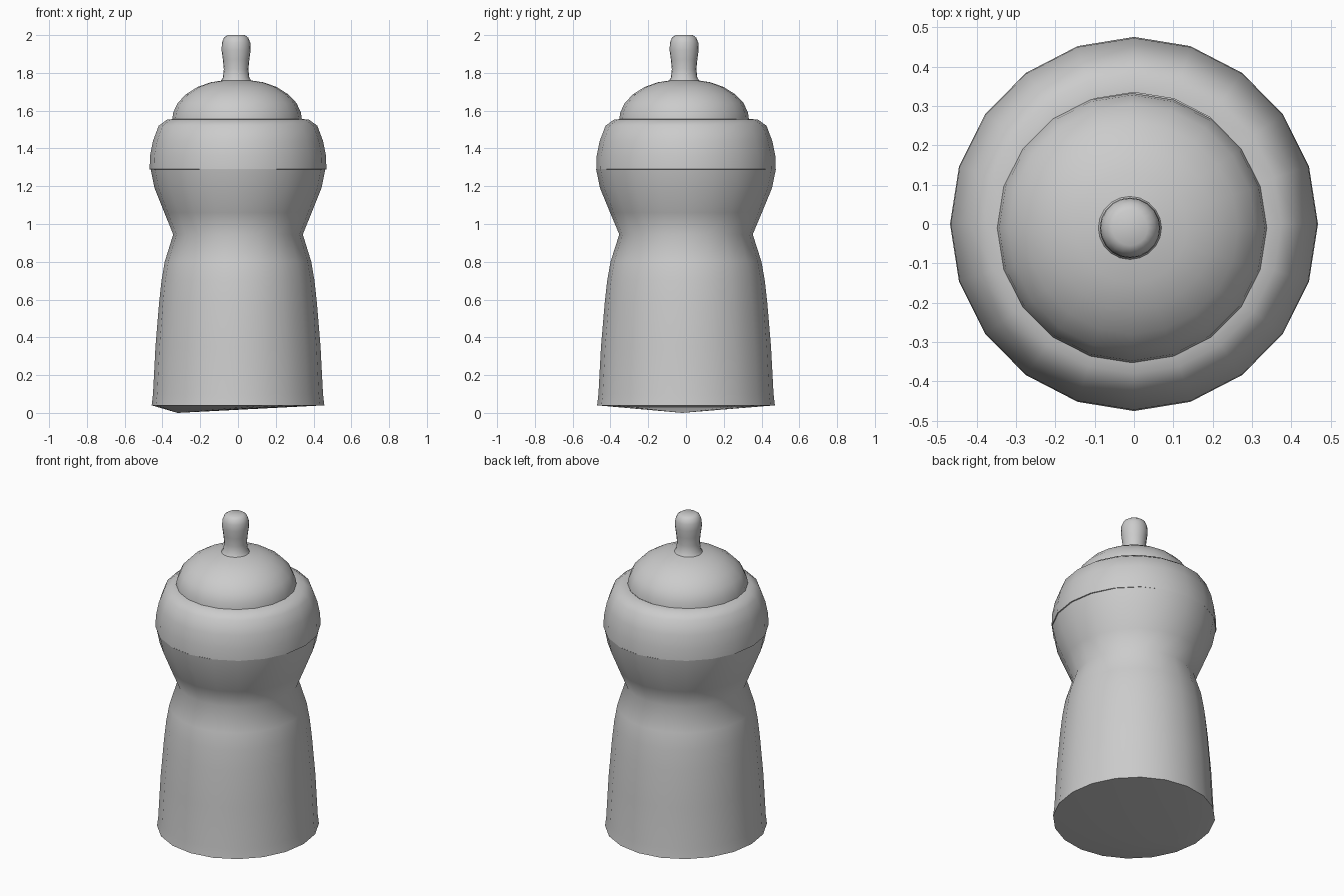
import bpy, bmesh, math

if "Cube" in bpy.data.objects:
    bpy.data.objects.remove(bpy.data.objects["Cube"])

SIDES = 20

def lathe(name, profile, centre=(0, 0), stretch=(1, 1), base=None, cap_top=False, angle=35):
    """Revolve (radius, z) points; base is an optional apex closing the underside."""
    bm = bmesh.new()
    rings = []
    for r, z in profile:
        ring = []
        for i in range(SIDES):
            a = 2 * math.pi * i / SIDES
            ring.append(bm.verts.new((centre[0] + r * stretch[0] * math.cos(a),
                                      centre[1] + r * stretch[1] * math.sin(a), z)))
        rings.append(ring)
    for lo, hi in zip(rings, rings[1:]):
        for i in range(SIDES):
            j = (i + 1) % SIDES
            bm.faces.new((lo[i], lo[j], hi[j], hi[i]))
    if base:
        apex = bm.verts.new(base)
        for i in range(SIDES):
            bm.faces.new((rings[0][(i + 1) % SIDES], rings[0][i], apex))
    if cap_top:
        bm.faces.new(rings[-1])
    mesh = bpy.data.meshes.new(name)
    bm.to_mesh(mesh)
    bm.free()
    ob = bpy.data.objects.new(name, mesh)
    bpy.context.collection.objects.link(ob)
    bpy.ops.object.select_all(action='DESELECT')
    ob.select_set(True)
    bpy.context.view_layer.objects.active = ob
    bpy.ops.object.shade_smooth_by_angle(angle=math.radians(angle))
    return ob

# Waisted bottle with its slightly uneven underside
lathe("bottle_body",
      [(0.457, 0.04), (0.45, 0.10), (0.437, 0.35), (0.418, 0.58), (0.405, 0.70),
       (0.388, 0.80), (0.343, 0.945), (0.39, 1.06), (0.442, 1.19), (0.462, 1.29)],
      stretch=(1, 1.03), base=(-0.32, -0.02, 0.0), angle=50)

# Rounded screw collar, turned inward under the teat
lathe("screw_collar",
      [(0.46, 1.288), (0.468, 1.29), (0.466, 1.36), (0.45, 1.44), (0.42, 1.52),
       (0.375, 1.553), (0.33, 1.556)],
      stretch=(1, 1.015), angle=50)

# Domed base of the teat
lathe("teat_dome",
      [(0.343, 1.555), (0.338, 1.59), (0.315, 1.64), (0.27, 1.687), (0.21, 1.725),
       (0.14, 1.75), (0.075, 1.76)],
      centre=(-0.005, -0.01), angle=60)

# Teat tip with flared root and flat end
lathe("teat_tip",
      [(0.083, 1.755), (0.07, 1.775), (0.065, 1.82), (0.07, 1.87), (0.077, 1.92),
       (0.075, 1.96), (0.064, 1.987), (0.045, 2.0)],
      centre=(-0.01, -0.01), cap_top=True)
